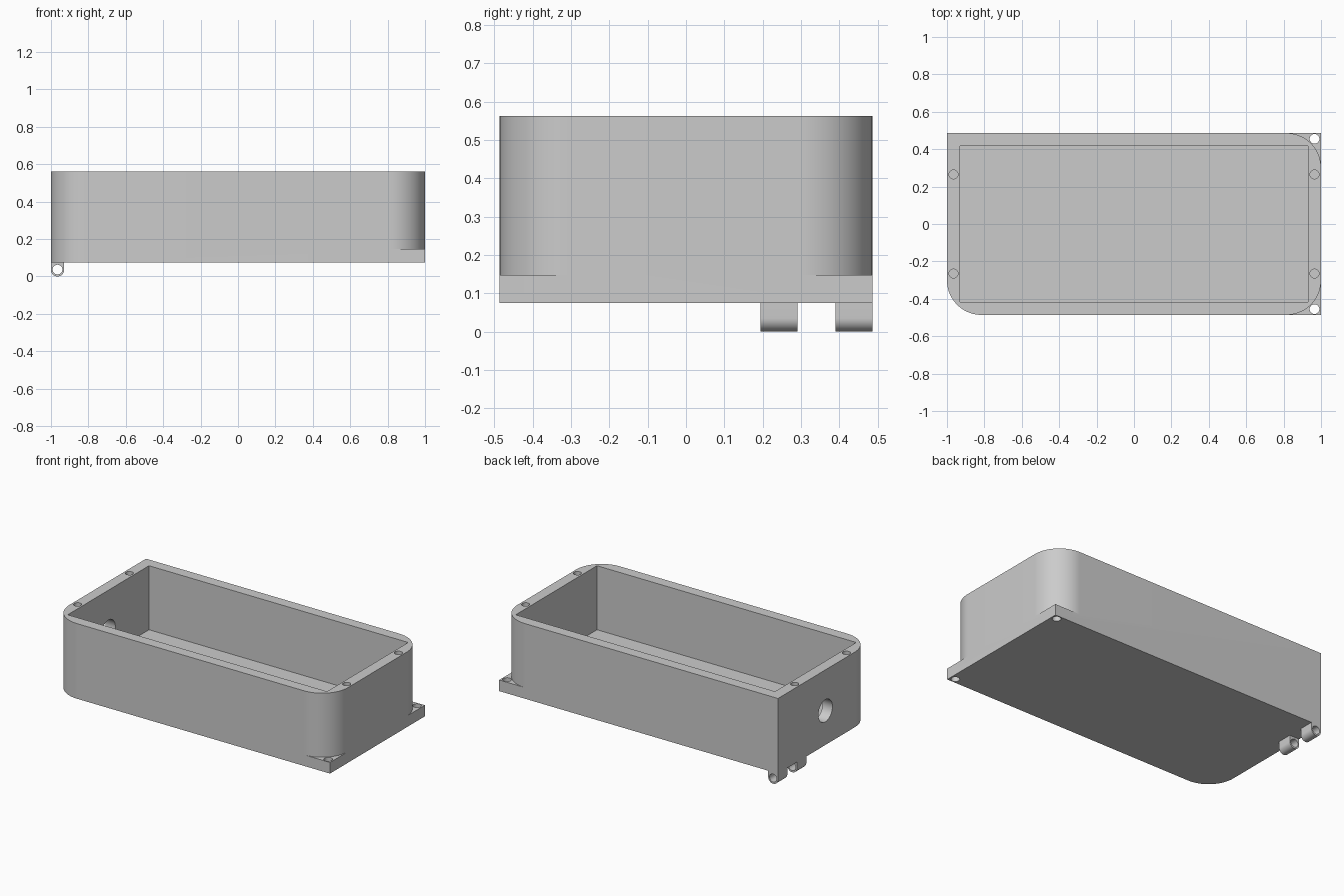
import bpy, bmesh, math
from mathutils import Matrix, Vector

if "Cube" in bpy.data.objects:
    bpy.data.objects.remove(bpy.data.objects["Cube"], do_unlink=True)

X, Y = 1.0, 0.486            # half length and half depth
BASE, STEP, TOP = 0.075, 0.147, 0.562
R = 0.185                    # corner radius
WALL = 0.07
EDGE = X - WALL / 2          # middle of the end walls

grey = bpy.data.materials.new("plain grey")
grey.use_nodes = True
COLOR = (0.6, 0.6, 0.6, 1)
grey.diffuse_color = COLOR
grey.node_tree.nodes["Principled BSDF"].inputs["Base Color"].default_value = COLOR


def arc(cx, cy, r, start, end, n=24):
    angles = [math.radians(start + (end - start) * i / n) for i in range(n + 1)]
    return [(cx + r * math.cos(a), cy + r * math.sin(a)) for a in angles]


def make(name, bm):
    bmesh.ops.recalc_face_normals(bm, faces=bm.faces[:])
    mesh = bpy.data.meshes.new(name)
    bm.to_mesh(mesh)
    bm.free()
    obj = bpy.data.objects.new(name, mesh)
    bpy.context.collection.objects.link(obj)
    return obj


def prism(name, outline, low, high, along="Z"):
    """Extrude an outline along z, or an x-z outline along y."""
    bm = bmesh.new()
    if along == "Z":
        points = [Vector((a, b, low)) for a, b in outline]
        push = Vector((0, 0, high - low))
    else:
        points = [Vector((a, low, b)) for a, b in outline]
        push = Vector((0, high - low, 0))
    face = bm.faces.new([bm.verts.new(p) for p in points])
    new = bmesh.ops.extrude_face_region(bm, geom=[face])["geom"]
    bmesh.ops.translate(bm, vec=push,
                        verts=[v for v in new if isinstance(v, bmesh.types.BMVert)])
    return make(name, bm)


def rod(name, center, radius, length, axis="Z"):
    bm = bmesh.new()
    turn = {"Z": Matrix(), "X": Matrix.Rotation(math.pi / 2, 4, "Y"),
            "Y": Matrix.Rotation(math.pi / 2, 4, "X")}[axis]
    bmesh.ops.create_cone(bm, cap_ends=True, segments=32, radius1=radius,
                          radius2=radius, depth=length,
                          matrix=Matrix.Translation(center) @ turn)
    return make(name, bm)


def cut(target, cutter):
    mod = target.modifiers.new("cut", "BOOLEAN")
    mod.operation, mod.solver, mod.object = "DIFFERENCE", "EXACT", cutter
    bpy.context.view_layer.objects.active = target
    bpy.ops.object.modifier_apply(modifier=mod.name)
    bpy.data.objects.remove(cutter, do_unlink=True)


def finish(obj):
    obj.data.materials.clear()
    obj.data.materials.append(grey)
    bpy.ops.object.select_all(action="DESELECT")
    obj.select_set(True)
    bpy.context.view_layer.objects.active = obj
    bpy.ops.object.shade_smooth_by_angle(angle=math.radians(30))


# Enclosure block with one rounded full-height corner
outline = arc(-X + R, -Y + R, R, 180, 270) + [(X, -Y), (X, Y), (-X, Y)]
body = prism("enclosure_body", outline, BASE, TOP)

# Rounded corners above the two mounting tabs, with screw holes
for side in (-1, 1):
    curve = [(x, side * y) for x, y in arc(X - R, Y - R, R, 0, 90)]
    out = X + 0.1
    corner = curve + [(X - R, side * (Y + 0.1)), (out, side * (Y + 0.1)),
                      (out, side * (Y - R))]
    cut(body, prism("corner_cutter", corner, STEP, TOP + 0.1))
    cut(body, rod("tab_hole_cutter", (EDGE, side * 0.455, BASE), 0.026, 0.3))

# Open cavity
cx, cy = X - WALL, Y - WALL
cut(body, prism("cavity_cutter", [(-cx, -cy), (cx, -cy), (cx, cy), (-cx, cy)],
                STEP, TOP + 0.1))

# Blind lid screw holes in the end walls
for sx in (-1, 1):
    for sy in (-1, 1):
        cut(body, rod("lid_hole_cutter", (sx * EDGE, sy * 0.265, TOP), 0.024, 0.3))

# Cable hole through one end wall
cut(body, rod("cable_hole_cutter", (-EDGE, 0, 0.297), 0.072, 0.2, "X"))
finish(body)

# Hinge lugs under the square corner
r = WALL / 2
lug_outline = arc(-EDGE, r, r, 180, 360) + [(-X + WALL, BASE), (-X, BASE)]
for name, low in (("hinge_lug_inner", 0.195), ("hinge_lug_outer", 0.39)):
    lug = prism(name, lug_outline, low, low + 0.096, "Y")
    cut(lug, rod("pin_hole_cutter", (-EDGE, low, r + 0.002), 0.026, 0.4, "Y"))
    finish(lug)
